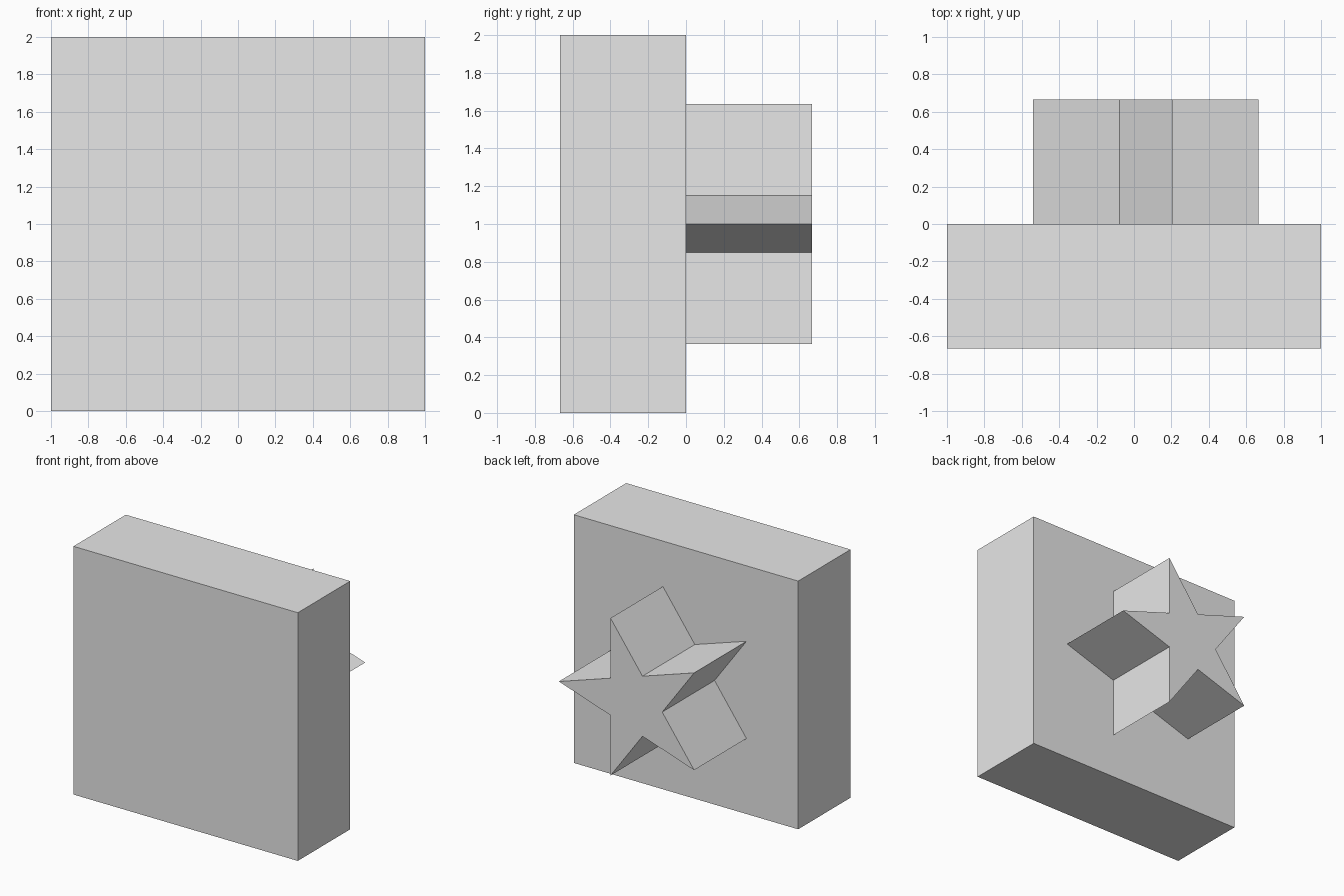
import bpy
import bmesh
from math import sin, cos, pi

default = bpy.data.objects.get("Cube")
if default:
    bpy.data.objects.remove(default, do_unlink=True)

# One plain grey for everything
grey = bpy.data.materials.new("plain_grey")
grey.use_nodes = True
colour = (0.8, 0.8, 0.8, 1)
grey.diffuse_color = colour
grey.node_tree.nodes["Principled BSDF"].inputs["Base Color"].default_value = colour

THICK = 2 / 3   # depth of the slab, depth of the star and radius of its points


def prism(name, outline, y0, y1):
    """Extrude an (x, z) outline along y into a closed, flat-shaded solid."""
    bm = bmesh.new()
    face = bm.faces.new([bm.verts.new((x, y0, z)) for x, z in outline])
    ext = bmesh.ops.extrude_face_region(bm, geom=[face])
    moved = [v for v in ext["geom"] if isinstance(v, bmesh.types.BMVert)]
    bmesh.ops.translate(bm, verts=moved, vec=(0, y1 - y0, 0))
    bmesh.ops.recalc_face_normals(bm, faces=bm.faces[:])
    mesh = bpy.data.meshes.new(name)
    bm.to_mesh(mesh)
    bm.free()
    mesh.materials.append(grey)
    obj = bpy.data.objects.new(name, mesh)
    bpy.context.collection.objects.link(obj)
    return obj


# Square slab at the front
prism("square_slab", [(-1, 0), (1, 0), (1, 2), (-1, 2)], -THICK, 0)

# Five-pointed star on the back, one point towards +x
inner = THICK * cos(2 * pi / 5) / cos(pi / 5)
star = []
for i in range(10):
    r = inner if i % 2 else THICK
    star.append((r * cos(i * pi / 5), 1 + r * sin(i * pi / 5)))
prism("star_block", star, 0, THICK)
